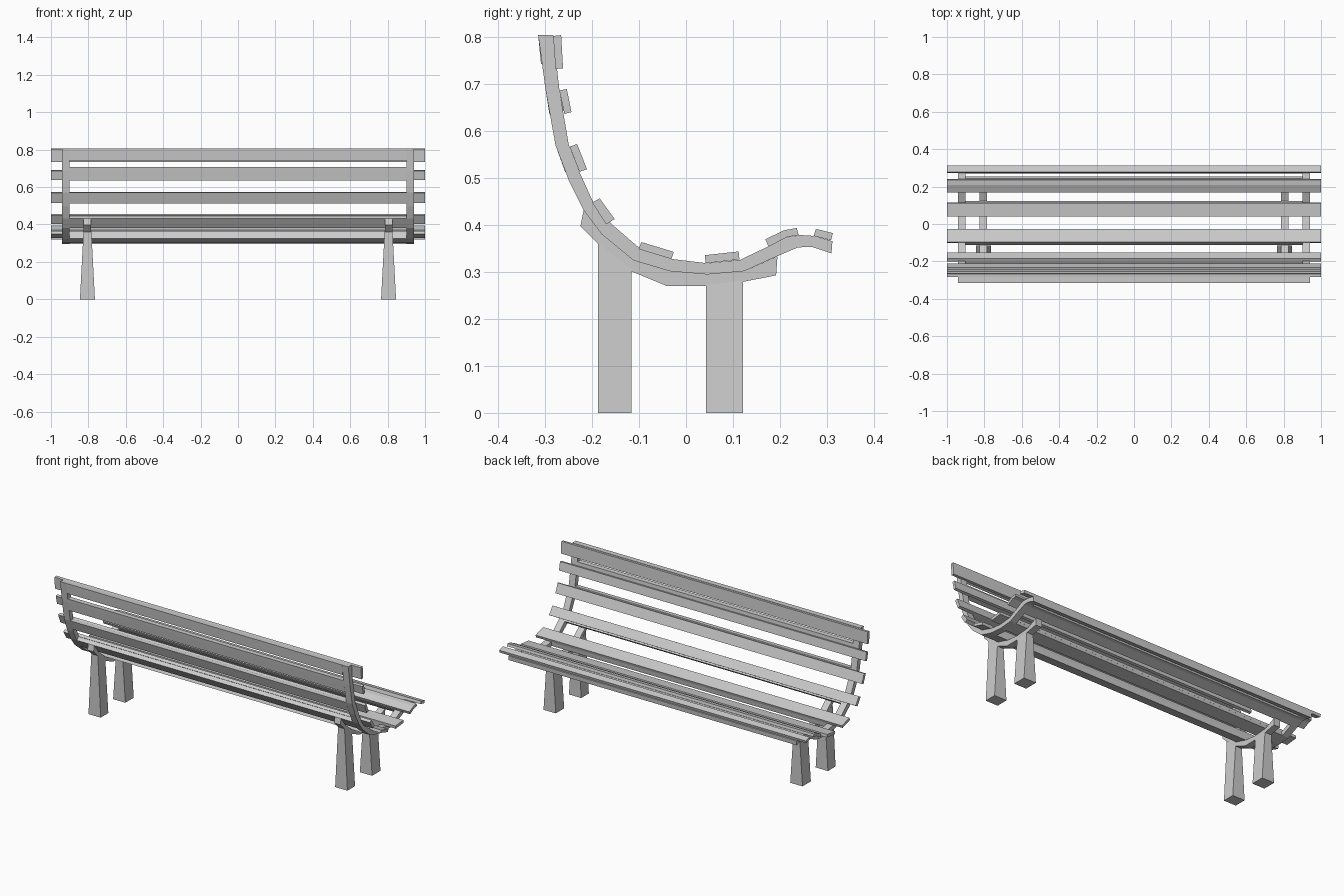
import bpy, bmesh

if "Cube" in bpy.data.objects:
    bpy.data.objects.remove(bpy.data.objects["Cube"])


def finish(name, bm, mirror=False):
    bmesh.ops.recalc_face_normals(bm, faces=bm.faces)
    me = bpy.data.meshes.new(name)
    bm.to_mesh(me)
    bm.free()
    ob = bpy.data.objects.new(name, me)
    bpy.context.collection.objects.link(ob)
    if mirror:
        m = ob.modifiers.new("mirror", 'MIRROR')
        m.use_axis[0] = True
        m.use_clip = False
        m.use_mirror_merge = False
    return ob


def band(name, lower, upper, x0, x1, mirror=False):
    """Curved bar: quads between two (y, z) edge lines, extruded along x."""
    bm = bmesh.new()
    rings = []
    for (ya, za), (yb, zb) in zip(lower, upper):
        rings.append([bm.verts.new(p) for p in
                      ((x0, ya, za), (x1, ya, za), (x1, yb, zb), (x0, yb, zb))])
    for a, b in zip(rings, rings[1:]):
        for i in range(4):
            j = (i + 1) % 4
            bm.faces.new((a[i], a[j], b[j], b[i]))
    bm.faces.new(rings[0])
    bm.faces.new(rings[-1])
    return finish(name, bm, mirror)


# Side rail profile, from the top of the back to the front lip
outer = [(-.315, .805), (-.299, .687), (-.278, .57), (-.25, .496), (-.218, .432),
         (-.18, .381), (-.112, .325), (-.035, .302), (.045, .295), (.124, .302),
         (.19, .332), (.237, .352), (.255, .354), (.27, .353), (.31, .34)]
inner = [(-.283, .805), (-.27, .69), (-.25, .572), (-.226, .511), (-.197, .447),
         (-.156, .40), (-.099, .351), (-.031, .328), (.044, .319), (.115, .326),
         (.174, .354), (.217, .375), (.243, .379), (.273, .377), (.312, .366)]
band("side_rails", outer, inner, .90, .94, True)

# Cross bars between the rails, one behind each slat
bars = {
    "back_cross_bar_1": ([outer[0], (-.309, .743)], [inner[0], (-.277, .757)]),
    "back_cross_bar_2": ([(-.302, .708), outer[1], (-.291, .636)],
                         [(-.272, .708), inner[1], (-.261, .645)]),
    "back_cross_bar_3": ([outer[2], (-.257, .512)], [inner[2], (-.229, .518)]),
    "back_cross_bar_4": (outer[4:6], inner[4:6]),
    "seat_cross_bar_1": (outer[6:8], inner[6:8]),
    "seat_cross_bar_2": (outer[8:10], inner[8:10]),
    "seat_cross_bar_3": (outer[10:13], inner[10:13]),
    "seat_cross_bar_4": (outer[13:], inner[13:]),
}
for name, (low, top) in bars.items():
    band(name, low, top, -.90, .90)

# Curved brackets sitting on the legs
bracket_low = [(-.225, .398), (-.187, .360), (-.115, .301), (-.04, .27),
               (.045, .27), (.12, .279), (.192, .293)]
bracket_top = outer[4:10] + [(.195, .334)]
band("leg_brackets", bracket_low, bracket_top, .785, .825, True)

# Slats: cross-section edges in (y, z)
slats = {
    "back_slat_1": ([(-.283, .803), (-.278, .733)], [(-.266, .805), (-.262, .734)]),
    "back_slat_2": ([(-.27, .687), (-.259, .637)], [(-.254, .690), (-.244, .641)]),
    "back_slat_3": ([(-.248, .567), (-.227, .514)], [(-.232, .573), (-.211, .519)]),
    "back_slat_4": ([(-.200, .448), (-.170, .402)], [(-.184, .457), (-.152, .413)]),
    "seat_slat_1": ([(-.101, .349), (-.031, .328)], [(-.095, .364), (-.026, .343)]),
    "seat_slat_2": ([(.042, .319), (.114, .327)], [(.040, .336), (.112, .344)]),
    "seat_slat_3": ([(.176, .354), (.216, .375), (.240, .379)],
                    [(.169, .370), (.209, .389), (.236, .394)]),
    "seat_slat_4": ([(.272, .377), (.309, .368)], [(.277, .392), (.313, .383)]),
}
for name, (low, top) in slats.items():
    band(name, low, top, -1, 1)


# Legs: tapered in x only, tops cut to the bracket slope
def leg(name, y0, y1, z0, z1, cx=.805):
    bm = bmesh.new()
    lo, hi = [], []
    for sx, y, z in ((-1, y0, z0), (1, y0, z0), (1, y1, z1), (-1, y1, z1)):
        lo.append(bm.verts.new((cx + sx * .04, y, 0)))
        hi.append(bm.verts.new((cx + sx * .021, y, z)))
    bm.faces.new(lo)
    bm.faces.new(hi)
    for i in range(4):
        j = (i + 1) % 4
        bm.faces.new((lo[i], lo[j], hi[j], hi[i]))
    return finish(name, bm, True)


leg("rear_legs", -.187, -.116, .362, .304)
leg("front_legs", .043, .121, .273, .282)
